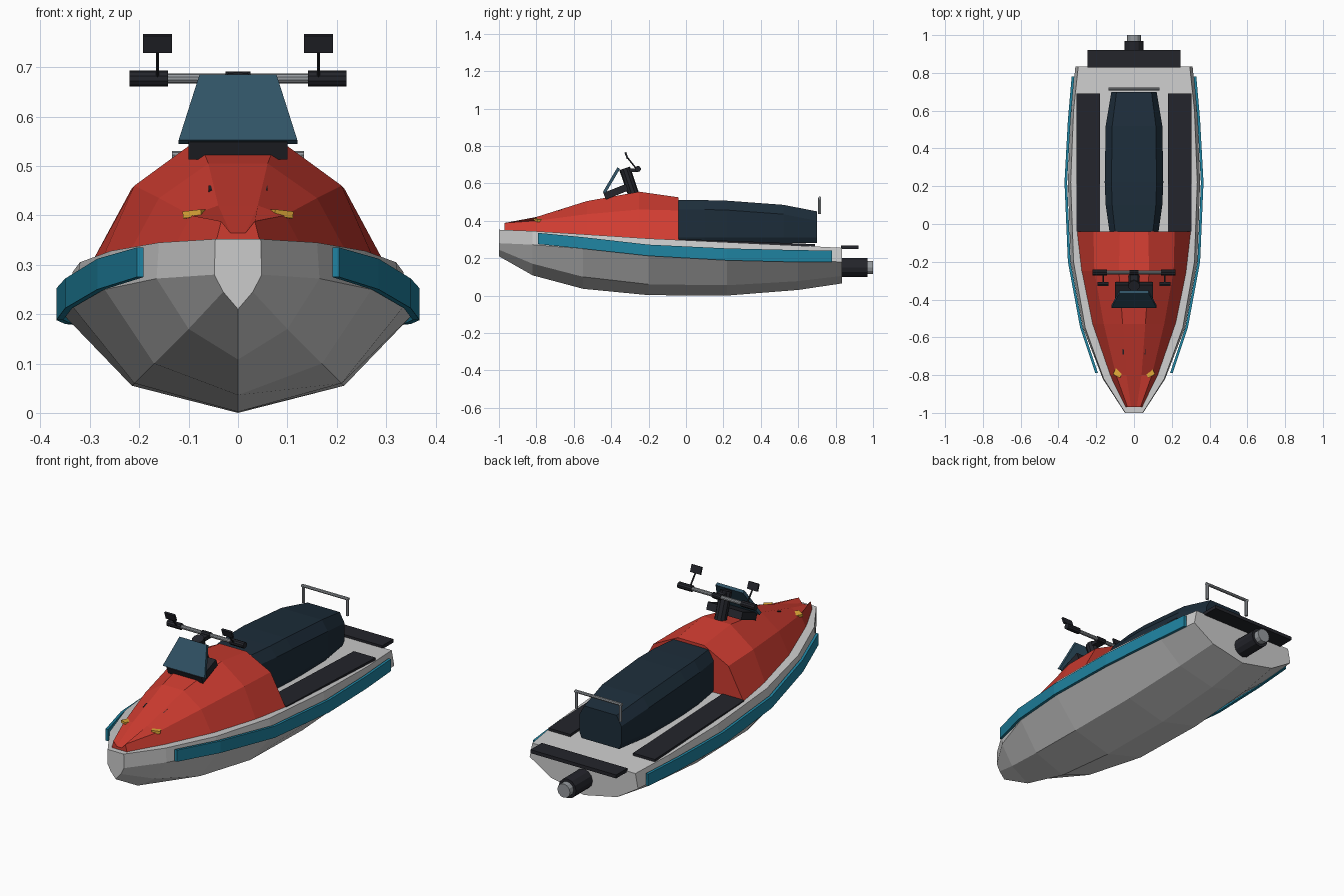
import bpy, bmesh, math
from mathutils import Vector


def material(name, rgb):
    m = bpy.data.materials.new(name)
    m.diffuse_color = (*rgb, 1)
    return m


RED = material("red", (0.62, 0.045, 0.03))
TEAL = material("teal", (0.014, 0.23, 0.36))
NAVY = material("navy", (0.012, 0.026, 0.042))
BLACK = material("black", (0.017, 0.018, 0.024))
GLASS = material("glass", (0.03, 0.085, 0.13))
AMBER = material("amber", (0.75, 0.4, 0.04))
STEEL = material("steel", (0.3, 0.32, 0.34))


def loft(name, rings, mat=None):
    """Skin closed rings of equal point count and cap both ends."""
    bm = bmesh.new()
    vs = [[bm.verts.new(p) for p in r] for r in rings]
    n = len(rings[0])
    for a, b in zip(vs, vs[1:]):
        for i in range(n):
            j = (i + 1) % n
            bm.faces.new((a[i], a[j], b[j], b[i]))
    bm.faces.new(vs[0])
    bm.faces.new(vs[-1])
    bmesh.ops.recalc_face_normals(bm, faces=bm.faces)
    me = bpy.data.meshes.new(name)
    bm.to_mesh(me)
    bm.free()
    ob = bpy.data.objects.new(name, me)
    bpy.context.collection.objects.link(ob)
    if mat:
        me.materials.append(mat)
    return ob


def mirrored_ring(y, half):
    """Half profile of (x, z) points, mirrored across x = 0."""
    left = [(-x, y, z) for x, z in reversed(half) if x > 0]
    return [(x, y, z) for x, z in half] + left


def box(name, loc, size, mat, rot=(0, 0, 0)):
    bpy.ops.mesh.primitive_cube_add(size=1, location=loc, rotation=rot)
    ob = bpy.context.object
    ob.name = name
    ob.scale = size
    ob.data.materials.append(mat)
    return ob


def rod(name, a, b, r, mat, sides=10):
    a, b = Vector(a), Vector(b)
    d = b - a
    bpy.ops.mesh.primitive_cylinder_add(vertices=sides, radius=r, depth=d.length, location=(a + b) / 2)
    ob = bpy.context.object
    ob.name = name
    ob.rotation_euler = d.to_track_quat('Z', 'Y').to_euler()
    ob.data.materials.append(mat)
    return ob


# Hull: y, keel z, chine x z, side x z, deck edge x z
hull = [
    (-1.00, 0.21, 0.03, 0.245, 0.048, 0.28, 0.046, 0.352),
    (-0.82, 0.108, 0.10, 0.17, 0.165, 0.272, 0.16, 0.345),
    (-0.55, 0.036, 0.17, 0.10, 0.27, 0.25, 0.258, 0.328),
    (-0.20, 0.002, 0.21, 0.06, 0.335, 0.215, 0.32, 0.305),
    (0.22, 0.0, 0.215, 0.055, 0.35, 0.195, 0.335, 0.285),
    (0.60, 0.03, 0.205, 0.077, 0.335, 0.185, 0.32, 0.267),
    (0.835, 0.065, 0.19, 0.105, 0.31, 0.18, 0.295, 0.255),
]
loft("hull", [mirrored_ring(y, [(0, k), (a, b), (c, d), (e, f)])
              for y, k, a, b, c, d, e, f in hull])

# Front cowl: y, base x z, shoulder x z, top x z
cowl = [
    (-0.97, 0.045, 0.345, 0.034, 0.388, 0.015, 0.364),
    (-0.80, 0.13, 0.335, 0.095, 0.40, 0.04, 0.42),
    (-0.53, 0.225, 0.315, 0.16, 0.435, 0.06, 0.505),
    (-0.25, 0.28, 0.30, 0.21, 0.46, 0.08, 0.555),
    (-0.04, 0.305, 0.288, 0.215, 0.455, 0.075, 0.525),
]
loft("front_cowl", [mirrored_ring(y, [(a, b), (c, d), (e, f)])
                    for y, a, b, c, d, e, f in cowl], RED)

# Seat: y, half width, top z
seat = [(-0.04, 0.13, 0.51), (0.10, 0.15, 0.51), (0.22, 0.155, 0.507),
        (0.52, 0.15, 0.485), (0.70, 0.12, 0.45)]
loft("seat", [mirrored_ring(y, [(w * 0.9, 0.28), (w, 0.31), (w, t - 0.05), (w * 0.77, t)])
              for y, w, t in seat], NAVY)

# Side bumpers: y, outer x, bottom z, top z
bumper = [(-0.79, 0.205, 0.275, 0.335), (-0.55, 0.285, 0.25, 0.312), (-0.20, 0.35, 0.212, 0.272),
          (0.22, 0.368, 0.188, 0.252), (0.55, 0.35, 0.18, 0.244), (0.78, 0.33, 0.178, 0.24)]
for s, side in ((-1, "left"), (1, "right")):
    loft(side + "_bumper", [[(s * x, y, b), (s * x, y, t), (s * (x - 0.014), y, t), (s * (x - 0.014), y, b)]
                            for y, x, b, t in bumper], TEAL)
    # Foot mat lying along the sloping deck
    loft(side + "_foot_mat", [[(s * 0.18, y, z), (s * 0.305, y, z), (s * 0.305, y, z - 0.02), (s * 0.18, y, z - 0.02)]
                              for y, z in ((-0.04, 0.303), (0.69, 0.275))], BLACK)
    # Headlight, handle grip and mirror
    box(side + "_headlight", (s * 0.085, -0.79, 0.403), (0.042, 0.035, 0.014), AMBER, (0, s * 0.1, s * 0.5))
    rod(side + "_grip", (s * 0.142, -0.257, 0.677), (s * 0.22, -0.257, 0.677), 0.016, BLACK)
    rod(side + "_mirror_stem", (s * 0.163, -0.265, 0.677), (s * 0.163, -0.315, 0.74), 0.004, BLACK, 6)
    box(side + "_mirror", (s * 0.163, -0.318, 0.748), (0.058, 0.01, 0.037), BLACK, (0.35, 0, 0))
    # Grab rail post
    rod(side + "_rail_post", (s * 0.126, 0.715, 0.435), (s * 0.126, 0.715, 0.522), 0.008, STEEL, 8)

rod("rail_bar", (-0.134, 0.715, 0.522), (0.134, 0.715, 0.522), 0.008, STEEL, 8)

# Steering assembly
box("dash", (0, -0.375, 0.555), (0.2, 0.13, 0.038), BLACK, (0.38, 0, 0))
rod("steering_column", (0, -0.28, 0.54), (0, -0.328, 0.68), 0.03, BLACK)
rod("handlebar", (-0.15, -0.257, 0.677), (0.15, -0.257, 0.677), 0.01, STEEL)
rod("handlebar_clamp", (-0.025, -0.257, 0.677), (0.025, -0.257, 0.677), 0.014, BLACK)
box("steering_bracket", (0, -0.285, 0.67), (0.04, 0.06, 0.02), BLACK)

# Windshield
loft("windshield", [[(-w, y, z), (w, y, z), (w, y + 0.014, z - 0.008), (-w, y + 0.014, z - 0.008)]
                    for w, y, z in ((0.12, -0.445, 0.553), (0.078, -0.367, 0.685))], GLASS)

# Hood vent, boarding platform and jet nozzle
box("hood_vent", (0, -0.675, 0.45), (0.12, 0.03, 0.012), BLACK, (0.3, 0, 0))
box("boarding_platform", (0, 0.875, 0.258), (0.49, 0.092, 0.018), BLACK)
rod("jet_nozzle", (0, 0.80, 0.15), (0, 0.97, 0.15), 0.05, BLACK, 12)
rod("jet_outlet", (0, 0.95, 0.15), (0, 1.0, 0.15), 0.036, STEEL, 12)
